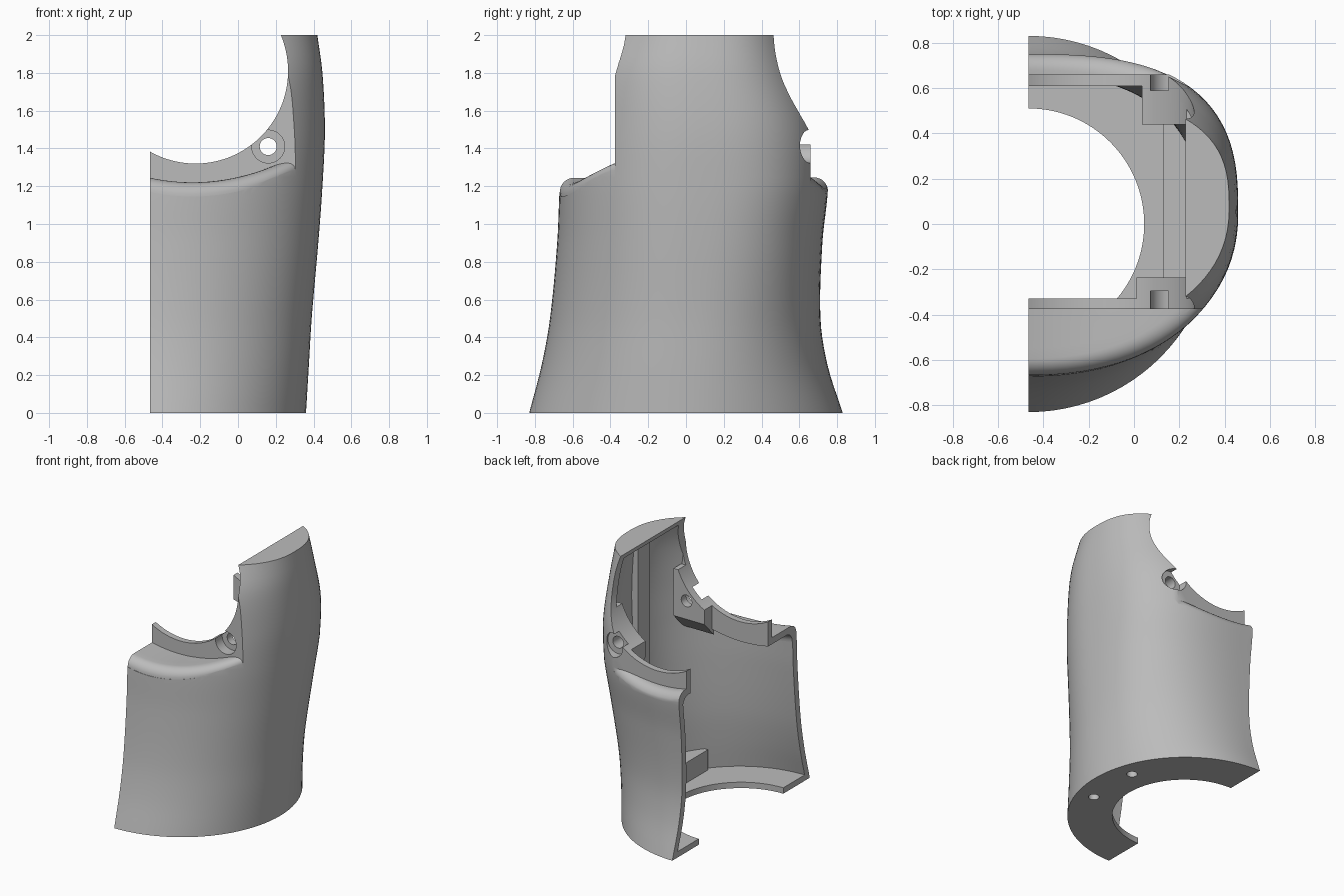
import bpy, bmesh, math
from mathutils import Matrix

if "Cube" in bpy.data.objects:
    bpy.data.objects.remove(bpy.data.objects["Cube"])

CUT_X = -0.465          # open side of the half cover
WALL = 0.05             # shell thickness
ROUND = 0.075           # rounding of the ledge rim

grey = bpy.data.materials.new("plain grey")
grey.use_nodes = True
grey.diffuse_color = (0.5, 0.5, 0.5, 1)
grey.node_tree.nodes["Principled BSDF"].inputs["Base Color"].default_value = (0.5, 0.5, 0.5, 1)

# Outline stations: height, side x, front y, back y, middle y
STATIONS = [
    (0.0, 0.36, -0.83, 0.83, 0.0), (0.25, 0.375, -0.765, 0.75, 0.0),
    (0.5, 0.39, -0.72, 0.712, 0.01), (0.9, 0.425, -0.682, 0.722, 0.03),
    (1.2, 0.447, -0.668, 0.752, 0.045), (1.5, 0.46, -0.64, 0.74, 0.05),
    (1.8, 0.447, -0.6, 0.64, 0.05), (2.0, 0.42, -0.51, 0.575, 0.07)]


def station(z):
    """Smoothly interpolate the outline at height z."""
    last = len(STATIONS) - 1
    i = max(k for k in range(last) if STATIONS[k][0] <= z)
    p, q = STATIONS[i], STATIONS[i + 1]
    before, after = STATIONS[max(i - 1, 0)], STATIONS[min(i + 2, last)]
    h = q[0] - p[0]
    u = (z - p[0]) / h
    out = []
    for c in range(1, 5):
        m0 = (q[c] - before[c]) / (q[0] - before[0]) * h
        m1 = (after[c] - p[c]) / (after[0] - p[0]) * h
        d = q[c] - p[c]
        out.append(p[c] + u * m0 + u * u * (3 * d - 2 * m0 - m1) + u ** 3 * (m0 + m1 - 2 * d))
    return out


def spow(v, e):
    return math.copysign(abs(v) ** e, v) if abs(v) > 1e-9 else 0.0


def outline(z, t, inset=0.0, scale=1.0):
    """Point of the rounded section at height z and angle t."""
    side, front, back, mid = station(z)
    k = min(z / 1.2, 1)
    n = 2 + (0.8 if t > 0 else 0.2) * k
    reach = (back - mid if t > 0 else mid - front) - inset
    x = CUT_X + scale * (side - CUT_X - inset) * spow(math.cos(t), 2 / n)
    return x, mid + scale * reach * spow(math.sin(t), 2 / n)


def link(bm, name):
    bmesh.ops.recalc_face_normals(bm, faces=bm.faces)
    mesh = bpy.data.meshes.new(name)
    bm.to_mesh(mesh)
    bm.free()
    ob = bpy.data.objects.new(name, mesh)
    bpy.context.collection.objects.link(ob)
    mesh.materials.append(grey)
    return ob


def loft(name, rings):
    bm = bmesh.new()
    rows = [[bm.verts.new(p) for p in ring] for ring in rings]
    n = len(rows[0])
    for a, b in zip(rows, rows[1:]):
        for i in range(n):
            j = (i + 1) % n
            bm.faces.new((a[i], a[j], b[j], b[i]))
    bm.faces.new(rows[0])
    bm.faces.new(rows[-1])
    return link(bm, name)


def box(name, lo, hi):
    bm = bmesh.new()
    bmesh.ops.create_cube(bm, size=1)
    for v in bm.verts:
        v.co = [(a + b) / 2 + c * (b - a) for a, b, c in zip(lo, hi, v.co)]
    return link(bm, name)


def cylinder(name, radius, start, end, axis, sides=64):
    """Cylinder from start to end along Y or Z."""
    bm = bmesh.new()
    middle = [(a + b) / 2 for a, b in zip(start, end)]
    length = sum(abs(a - b) for a, b in zip(start, end))
    turn = Matrix.Rotation(math.pi / 2, 4, 'X') if axis == 'Y' else Matrix()
    bmesh.ops.create_cone(bm, cap_ends=True, segments=sides, radius1=radius, radius2=radius,
                          depth=length, matrix=Matrix.Translation(middle) @ turn)
    return link(bm, name)


def boolean(ob, tool, op='DIFFERENCE', keep=False):
    mod = ob.modifiers.new("cut", 'BOOLEAN')
    mod.operation, mod.solver, mod.object = op, 'EXACT', tool
    bpy.context.view_layer.objects.active = ob
    bpy.ops.object.modifier_apply(modifier=mod.name)
    if not keep:
        bpy.data.objects.remove(tool)


def body(name, inset, z0, z1, past_cut):
    """Solid following the outline, closed at or past the open side."""
    steps, rings = 48, []
    for k in range(41):
        z = z0 + (z1 - z0) * k / 40
        ring = []
        for i in range(steps + 1):
            t = -math.pi / 2 + math.pi * i / steps
            ring.append((*outline(z, t, inset), z))
        if past_cut:
            ring += [(CUT_X - 0.2, ring[-1][1], z), (CUT_X - 0.2, ring[0][1], z)]
        rings.append(ring)
    return loft(name, rings)


def ledge_cutter(name, inset, y0, y1):
    """Space above the curved ledge between two y planes, with a rounded rim."""
    angles = [math.pi / 2 * (1 - k / 8) for k in range(9)]
    rows = [(g, 0.0) for g in (0.02, 0.3, 0.5, 0.65, 0.75, 0.83)]
    rows += [(1 - ROUND * (1 - math.cos(a)) / 0.72, ROUND * (1 - math.sin(a))) for a in angles]
    rows += [(1.3, ROUND), (1.3, None)]
    rings = []
    for g, drop in rows:
        ring = []
        for i in range(96):
            x, y = outline(1.2, -math.pi + 2 * math.pi * (i + 0.5) / 96, inset, g)
            z = 2.3 if drop is None else 1.22 + (x + 0.24) ** 2 / 2.1 - drop - inset
            ring.append((x, y, z))
        rings.append(ring)
    cutter = loft(name, rings)
    boolean(cutter, box("side_limit", (-3, y0, 0), (3, y1, 3)), 'INTERSECT')
    return cutter


# Outer shell with stepped ledges at front and back
shell = body("cover_shell", 0, 0, 2, False)
boolean(shell, ledge_cutter("front_step", 0, -3, -0.375))
boolean(shell, ledge_cutter("back_step", 0, 0.66, 3))

# Hollow inside, leaving walls, ledges, base plate and top cap
cavity = body("cavity", WALL, 0.045, 1.96, True)
boolean(cavity, ledge_cutter("front_inner_step", WALL, -3, -0.328))
boolean(cavity, ledge_cutter("back_inner_step", WALL, 0.61, 3))
boolean(shell, cavity)
boolean(shell, cylinder("base_opening", 0.51, (CUT_X, 0, -0.1), (CUT_X, 0, 0.12), 'Z', 128))


def boss(name, x0, x1, wall_y, face_y):
    """Screw boss with a sloped underside against a wall."""
    profile = [(wall_y, 1.15), (face_y, 1.27), (face_y, 1.63), (wall_y, 1.63)]
    return loft(name, [[(x, y, z) for y, z in profile] for x in (x0, x1)])


# Inner fittings, trimmed to stay inside the shell wall
front_boss = boss("front_screw_boss", 0.01, 0.27, -0.35, -0.235)
back_boss = boss("back_screw_boss", 0.035, 0.27, 0.63, 0.44)
base_block = box("base_block", (0.13, -0.45, 0.02), (0.6, 0.45, 0.2))
side_rib = box("side_rib", (0.355, -0.07, 0.1), (0.6, 0.07, 1.98))
fittings = [front_boss, back_boss, base_block, side_rib]
limit = body("limit", 0.02, 0.005, 1.99, False)
for part in fittings:
    boolean(part, limit, 'INTERSECT', keep=True)
bpy.data.objects.remove(limit)

# Round arch, screw holes and counterbores
arch = cylinder("arch", 0.49, (-0.225, -2, 1.81), (-0.225, 2, 1.81), 'Y', 160)
screw = cylinder("screw", 0.045, (0.16, -2, 1.41), (0.16, 2, 1.41), 'Y', 32)
front_bore = cylinder("front_bore", 0.087, (0.16, -0.8, 1.41), (0.16, -0.295, 1.41), 'Y')
back_bore = cylinder("back_bore", 0.087, (0.16, 0.59, 1.41), (0.16, 0.9, 1.41), 'Y')
for part in (shell, front_boss, back_boss):
    for tool in (arch, screw, front_bore, back_bore):
        boolean(part, tool, keep=True)
for tool in (arch, screw, front_bore, back_bore):
    bpy.data.objects.remove(tool)

# Blind holes under the base
for y in (-0.21, 0.21):
    hole = cylinder("base_hole", 0.038, (0.195, y, -0.1), (0.195, y, 0.15), 'Z', 32)
    for part in (shell, base_block):
        boolean(part, hole, keep=True)
    bpy.data.objects.remove(hole)

# Smooth shading with crisp edges
bpy.ops.object.select_all(action='DESELECT')
for part in [shell] + fittings:
    part.select_set(True)
bpy.context.view_layer.objects.active = shell
bpy.ops.object.shade_smooth_by_angle(angle=math.radians(30))
